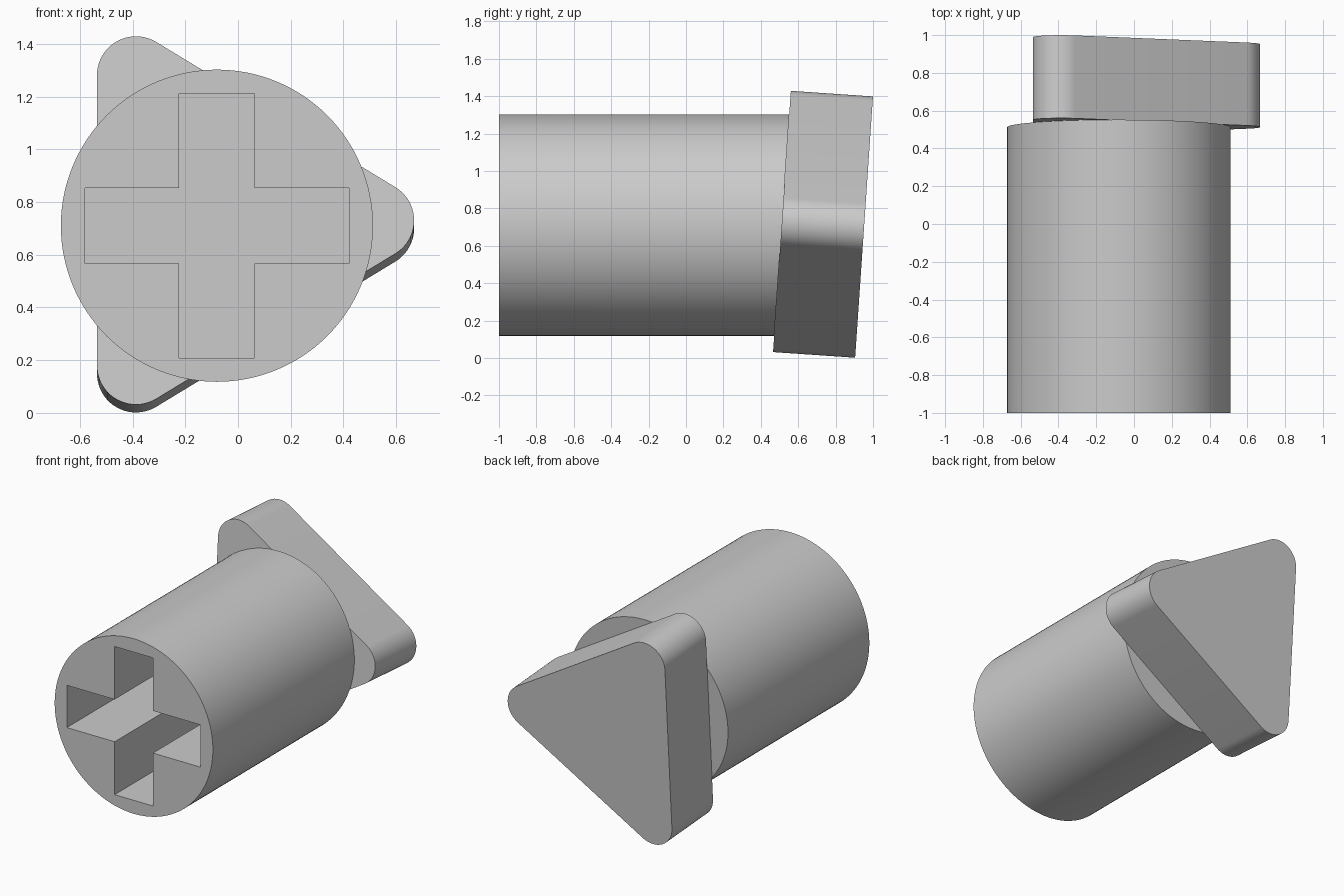
import bpy, bmesh, math
from mathutils import Matrix, Vector

if "Cube" in bpy.data.objects:
    bpy.data.objects.remove(bpy.data.objects["Cube"], do_unlink=True)

TILT = math.radians(3.9)
PLATE_POS = Vector((0, 0.513, 0.73))   # centre of the tilted joint
AXIS_X, AXIS_Z, RADIUS = -0.08, 0.71, 0.592

grey = bpy.data.materials.new("plain_grey")
grey.use_nodes = True
colour = (0.6, 0.6, 0.6, 1)
grey.diffuse_color = colour
grey.node_tree.nodes["Principled BSDF"].inputs["Base Color"].default_value = colour


def joint_y(z):
    """Depth of the tilted joint plane at height z."""
    return PLATE_POS.y + (z - PLATE_POS.z) * math.tan(TILT)


def prism(name, outline, front, back):
    """Extrude an (x, z) outline along y; front and back give y for a height."""
    bm = bmesh.new()
    rings = [[bm.verts.new((x, depth(z), z)) for x, z in outline]
             for depth in (front, back)]
    bm.faces.new(rings[0])
    bm.faces.new(rings[1][::-1])
    n = len(outline)
    for i in range(n):
        j = (i + 1) % n
        bm.faces.new((rings[0][i], rings[1][i], rings[1][j], rings[0][j]))
    bmesh.ops.recalc_face_normals(bm, faces=bm.faces)
    mesh = bpy.data.meshes.new(name)
    bm.to_mesh(mesh)
    bm.free()
    mesh.materials.append(grey)
    obj = bpy.data.objects.new(name, mesh)
    bpy.context.collection.objects.link(obj)
    return obj


def activate(obj):
    bpy.ops.object.select_all(action='DESELECT')
    obj.select_set(True)
    bpy.context.view_layer.objects.active = obj


def arc(cx, cz, r, start, end, steps):
    angles = [start + (end - start) * i / steps for i in range(steps + 1)]
    return [(cx + r * math.cos(a), cz + r * math.sin(a)) for a in angles]


# Round shaft, its rear end cut along the tilted joint
circle = arc(AXIS_X, AXIS_Z, RADIUS, 0, math.tau, 128)[:-1]
shaft = prism("shaft", circle, lambda z: -1, joint_y)

# Blind cross-shaped socket in the front of the shaft
w, l = 0.143, 0.501
quarter = [(l, -w), (l, w), (w, w)]
cross = []
for turn in range(4):
    c, s = round(math.cos(turn * math.pi / 2)), round(math.sin(turn * math.pi / 2))
    cross += [(AXIS_X + x * c - z * s, AXIS_Z + x * s + z * c) for x, z in quarter]
cutter = prism("socket_cutter", cross, lambda z: -1.1, lambda z: 0)
cutter.hide_render = True
cut = shaft.modifiers.new("socket", 'BOOLEAN')
cut.operation = 'DIFFERENCE'
cut.solver = 'EXACT'
cut.object = cutter
activate(shaft)
bpy.ops.object.modifier_apply(modifier=cut.name)
bpy.data.objects.remove(cutter, do_unlink=True)

# Rounded triangular plate, tilted back on the end of the shaft
r, left, tip, half = 0.148, -0.387, 0.52, 0.552
slant = math.atan2(tip - left, half)
triangle = (arc(tip, 0, r, -slant, slant, 20)
            + arc(left, half, r, slant, math.pi, 20)
            + arc(left, -half, r, math.pi, math.tau - slant, 20))
plate = prism("triangular_plate", triangle, lambda z: 0, lambda z: 0.44)
plate.data.transform(Matrix.Translation(PLATE_POS) @ Matrix.Rotation(-TILT, 4, 'X'))

for obj in (shaft, plate):
    activate(obj)
    bpy.ops.object.shade_smooth_by_angle(angle=math.radians(30))
